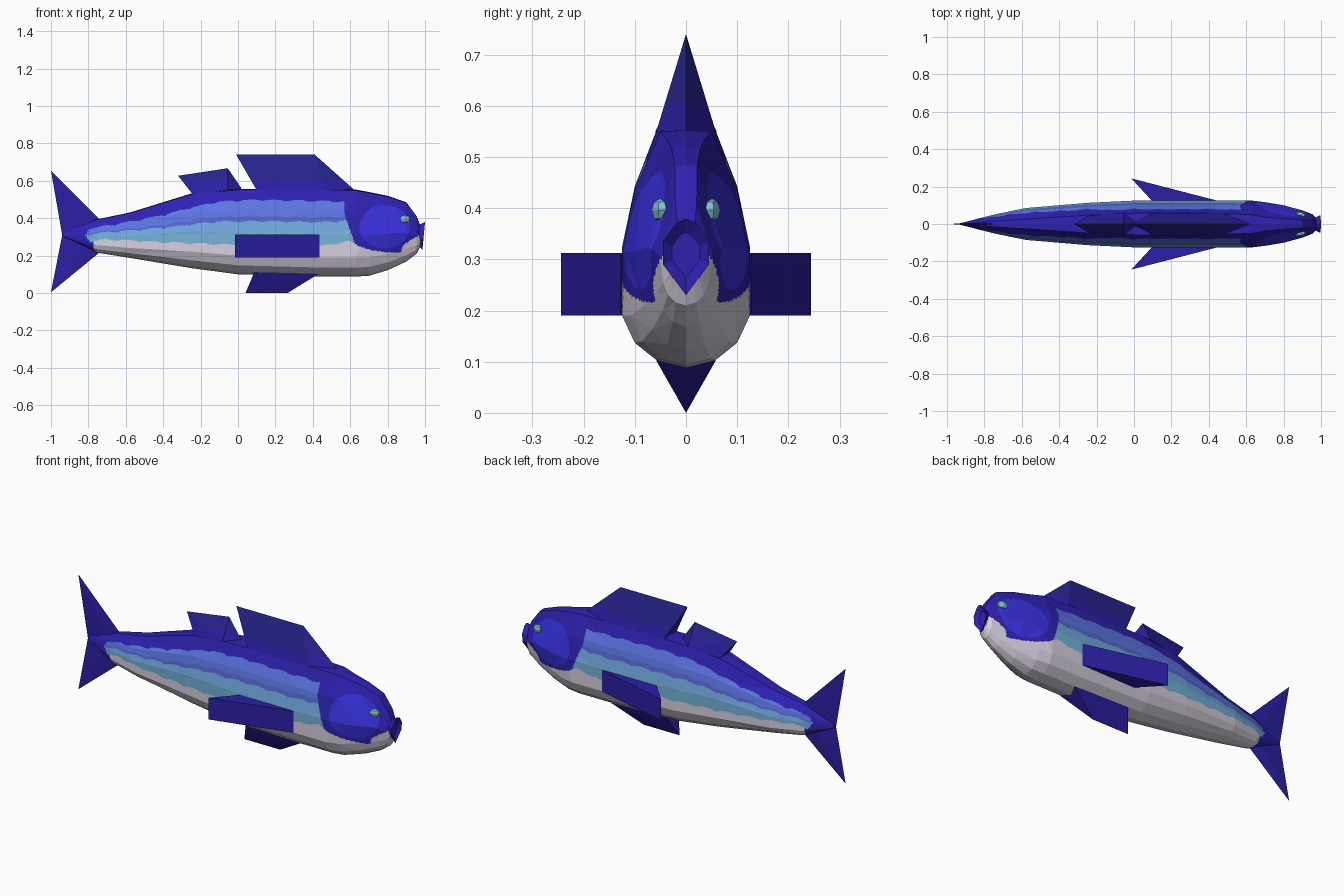
import bpy, bmesh, math
from mathutils import Vector

if "Cube" in bpy.data.objects:
    bpy.data.objects.remove(bpy.data.objects["Cube"])


def material(name, r, g, b):
    def lin(c):
        c /= 255
        return c / 12.92 if c <= 0.04045 else ((c + 0.055) / 1.055) ** 2.4
    m = bpy.data.materials.new(name)
    m.diffuse_color = (lin(r), lin(g), lin(b), 1)
    m.use_nodes = True
    m.node_tree.nodes["Principled BSDF"].inputs["Base Color"].default_value = m.diffuse_color
    return m


INDIGO = material("back indigo", 46, 33, 178)
FIN = material("fin indigo", 42, 31, 164)
TIP = material("fin tip navy", 39, 36, 142)
GILL = material("gill blue", 56, 48, 222)
BLUE = material("flank blue", 92, 118, 228)
MID = material("stripe blue", 84, 102, 208)
SKY = material("flank sky", 112, 167, 221)
TEAL = material("flank teal", 118, 179, 218)
WHITE = material("belly white", 215, 208, 222)
EYE = material("eye teal", 128, 193, 212)


def finish(name, bm, mats, rule=None):
    bmesh.ops.recalc_face_normals(bm, faces=bm.faces)
    if rule:
        for f in bm.faces:
            f.material_index = mats.index(rule(f.calc_center_median()))
    me = bpy.data.meshes.new(name)
    bm.to_mesh(me)
    bm.free()
    for m in mats:
        me.materials.append(m)
    ob = bpy.data.objects.new(name, me)
    bpy.context.collection.objects.link(ob)
    return ob


def loft(bm, rings):
    rows = [[bm.verts.new(p) for p in r] for r in rings]
    for a, b in zip(rows, rows[1:]):
        for i in range(len(a)):
            j = (i + 1) % len(a)
            bm.faces.new((a[i], a[j], b[j], b[i]))
    bm.faces.new(rows[0])
    bm.faces.new(rows[-1])


def lerp(x, pts):
    """Piecewise linear height along x."""
    if x <= pts[0][0]:
        return pts[0][1]
    for (x0, z0), (x1, z1) in zip(pts, pts[1:]):
        if x <= x1:
            return z0 + (z1 - z0) * (x - x0) / (x1 - x0)
    return pts[-1][1]


# Body: x, bottom, top, half width, shoulder width, fullness above and below
stations = [(-.93, .30, .32, .004, .4, 1), (-.75, .215, .395, .05, .3, 1),
            (-.58, .188, .43, .085, .3, 1), (-.25, .133, .532, .113, .42, 1),
            (0, .10, .557, .125, .46, 1), (.4, .088, .557, .125, .46, 1),
            (.63, .088, .553, .125, .4, 1), (.70, .092, .54, .117, .32, .93),
            (.80, .122, .52, .100, .28, .82), (.90, .168, .485, .073, .3, .77),
            (.955, .21, .41, .052, .4, .85), (.975, .25, .36, .032, .5, 1)]


def section(x, zb, zt, w, s, q):
    half = [(s, .99), (.8 * q, .75), (1, .49), (q, .22), (.8 * q, .105), (.45 * q, .03)]
    loop = [(0, 1)] + half + [(0, 0)] + [(-y, t) for y, t in reversed(half)]
    return [(x, y * w, zb + t * (zt - zb)) for y, t in loop]


BELLY = [(-.80, .275), (-.7, .285), (-.4, .27), (0, .255), (.45, .25), (.6, .275),
         (.66, .245), (.72, .228), (.8, .217), (.87, .217), (.885, .26), (.97, .31)]
BACK = [(-.81, .34), (-.6, .375), (-.4, .415), (-.25, .455), (-.1, .487), (.1, .497), (.57, .487)]


def body_colour(c):
    x, z = c.x, c.z
    if x < -.815 + .6 * abs(z - .31):
        return INDIGO
    belly = lerp(x, BELLY)
    wave = .009 * abs(math.sin(x * 24)) - .004
    if z < belly + (wave if x < .6 else 0):
        return WHITE if x > -.77 else INDIGO
    if ((x - .785) / .135) ** 2 + ((z - .355) / .115) ** 2 < 1:
        return GILL
    if x > .57 + max(0, .42 - z) * .35:
        return INDIGO
    t = (z - wave - belly) / (lerp(x, BACK) - belly)
    for limit, m in ((.28, TEAL), (.53, SKY), (.64, MID), (1, BLUE)):
        if t < limit:
            return m
    return INDIGO


bm = bmesh.new()
loft(bm, [section(*s) for s in stations])
bmesh.ops.triangulate(bm, faces=bm.faces)
for _ in range(7):  # fine flat facets so the paint edges can wander
    long_edges = [e for e in bm.edges if e.calc_length() > .013]
    if not long_edges:
        break
    bmesh.ops.subdivide_edges(bm, edges=long_edges, cuts=1)
    bmesh.ops.triangulate(bm, faces=bm.faces)
finish("body", bm, [INDIGO, GILL, BLUE, MID, SKY, TEAL, WHITE], body_colour)


# Lips: flared ring with a recessed mouth
def lip_ring(x0, x1, k):
    half = [(.02, .370), (.045, .335), (.045, .29)]
    pts = [(0, .38)] + half + [(0, .23)] + [(-y, z) for y, z in reversed(half)]
    return [(x0 + (x1 - x0) * (z - .23) / .15, y * k, .312 + (z - .312) * k) for y, z in pts]


bm = bmesh.new()
loft(bm, [lip_ring(.95, .95, .75), lip_ring(.972, .974, .8),
          lip_ring(.986, 1.0, 1), lip_ring(.975, .978, .6)])
finish("lips", bm, [INDIGO])


# Fins: convex wedges, with darker tips above a given height
def fin(name, pts, tip_z=None):
    bm = bmesh.new()
    for p in pts:
        bm.verts.new(p)
    bmesh.ops.convex_hull(bm, input=bm.verts)
    if tip_z:
        bmesh.ops.bisect_plane(bm, geom=bm.verts[:] + bm.edges[:] + bm.faces[:],
                               plane_co=(0, 0, tip_z), plane_no=(0, 0, 1))
    return finish(name, bm, [FIN, TIP],
                  lambda c: TIP if tip_z and c.z > tip_z else FIN)


def both(x, y, z):
    return [(x, y, z), (x, -y, z)]


fin("front_dorsal_fin", both(.10, .058, .55) + both(.47, .058, .55)
    + [(.62, 0, .553), (-.01, 0, .74), (.41, 0, .74)], .605)
fin("rear_dorsal_fin", both(-.24, .045, .525) + both(-.055, .06, .55)
    + [(.02, 0, .558), (-.32, 0, .627), (-.055, 0, .667)], .6)
fin("pelvic_fin", both(.09, .06, .118) + both(.43, .058, .102)
    + [(.04, 0, 0), (.265, 0, 0)])
fin("upper_tail_lobe", both(-.78, .008, .31) + [(-.745, 0, .398), (-.94, 0, .31), (-1, 0, .655)])
fin("lower_tail_lobe", both(-.78, .008, .31) + [(-.745, 0, .213), (-.94, 0, .31), (-1, 0, .004)])

for side, label in ((1, "left"), (-1, "right")):
    # Pectoral fins: triangular prisms swept backwards
    fin(label + "_pectoral_fin", [(x, side * y, z) for z in (.19, .312)
                                  for x, y in ((.437, .127), (.10, .12), (-.015, .244))])
    # Eyes: small faceted beads
    bm = bmesh.new()
    bmesh.ops.create_uvsphere(bm, u_segments=6, v_segments=4, radius=1)
    for v in bm.verts:
        v.co = Vector((.893 + v.co.x * .03, side * (.051 + v.co.y * .016 - v.co.x * .006),
                       .396 + v.co.z * .023))
    finish(label + "_eye", bm, [EYE])
